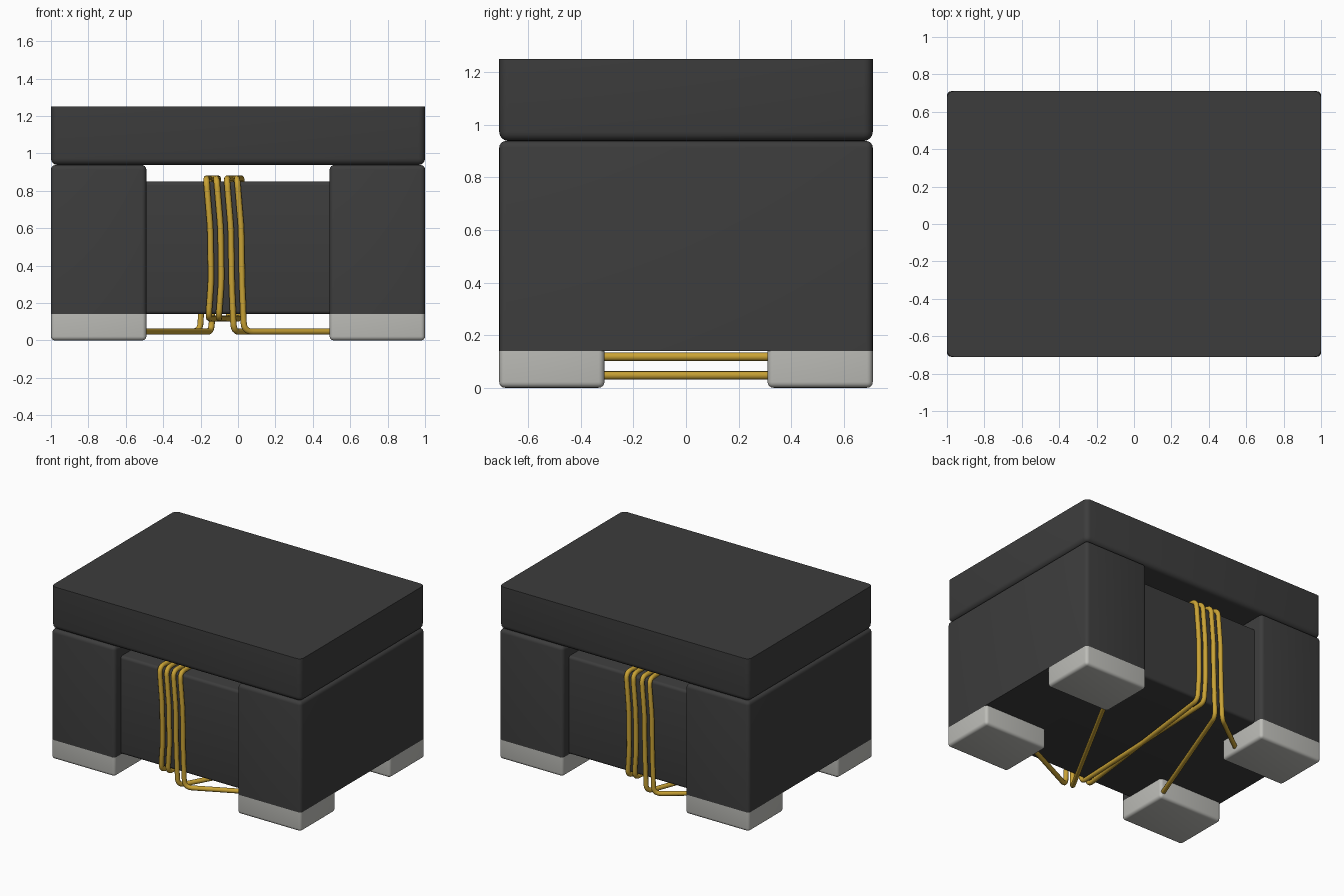
import bpy, bmesh
from mathutils import Vector

old = bpy.data.objects.get("Cube")
if old:
    bpy.data.objects.remove(old, do_unlink=True)


def material(name, rgb, rough):
    m = bpy.data.materials.new(name)
    m.use_nodes = True
    m.diffuse_color = (*rgb, 1)
    bsdf = m.node_tree.nodes["Principled BSDF"]
    bsdf.inputs["Base Color"].default_value = (*rgb, 1)
    bsdf.inputs["Roughness"].default_value = rough
    return m


FERRITE = material("dark grey ferrite", (0.046, 0.046, 0.046), 0.7)
SILVER = material("silver tin", (0.51, 0.51, 0.48), 0.5)
GOLD = material("golden wire", (0.58, 0.36, 0.035), 0.5)


def smooth(ob):
    bpy.ops.object.select_all(action='DESELECT')
    ob.select_set(True)
    bpy.context.view_layer.objects.active = ob
    bpy.ops.object.shade_smooth_by_angle(angle=0.6)


def block(name, lo, hi, mat, radius, rounded):
    """Box whose edges chosen by rounded(direction, midpoint) are rounded."""
    lo, hi = Vector(lo), Vector(hi)
    mid, size = (lo + hi) / 2, hi - lo
    bm = bmesh.new()
    bmesh.ops.create_cube(bm, size=1)
    for v in bm.verts:
        v.co = Vector([v.co[i] * size[i] for i in range(3)])
    edges = []
    for e in bm.edges:
        d = (e.verts[1].co - e.verts[0].co).normalized()
        if rounded(d, (e.verts[0].co + e.verts[1].co) / 2):
            edges.append(e)
    bmesh.ops.bevel(bm, geom=edges, offset=radius, segments=4, profile=0.5,
                    affect='EDGES', clamp_overlap=True)
    me = bpy.data.meshes.new(name)
    bm.to_mesh(me)
    bm.free()
    me.materials.append(mat)
    ob = bpy.data.objects.new(name, me)
    ob.location = mid
    bpy.context.collection.objects.link(ob)
    smooth(ob)


def upright_and_top(d, m):
    return abs(d.z) > 0.9 or m.z > 0.01


def upright_and_bottom(d, m):
    return abs(d.z) > 0.9 or m.z < -0.01


def lengthwise(d, m):
    return abs(d.x) > 0.9


# Lid and winding core
block("lid", (-1, -0.71, 0.938), (1, 0.71, 1.25), FERRITE, 0.035, upright_and_bottom)
block("winding_core", (-0.52, -0.64, 0.14), (0.52, 0.64, 0.85), FERRITE, 0.02, lengthwise)

# End blocks with two solder pads each
for side, s in (("left", 1), ("right", -1)):
    x0, x1 = sorted((0.49 * s, s))
    block(side + "_end_block", (x0, -0.71, 0.14), (x1, 0.71, 0.938),
          FERRITE, 0.025, upright_and_top)
    for end, t in (("back", 1), ("front", -1)):
        y0, y1 = sorted((0.31 * t, 0.71 * t))
        block(f"{side}_{end}_pad", (x0, y0, 0), (x1, y1, 0.14),
              SILVER, 0.022, upright_and_bottom)


# Wires: corner points joined by rounded bends
WIRE_R, Y, Z_TOP, Z_LOW, Z_PAD = 0.0165, 0.657, 0.866, 0.118, 0.047


def fillet(points, radius=0.05, steps=5):
    pts = [Vector(p) for p in points]
    out = [pts[0]]
    for a, b, c in zip(pts, pts[1:], pts[2:]):
        p = b + (a - b).normalized() * min(radius, (a - b).length * 0.45)
        q = b + (c - b).normalized() * min(radius, (c - b).length * 0.45)
        for i in range(steps + 1):
            t = i / steps
            out.append(p * (1 - t) ** 2 + b * (2 * t * (1 - t)) + q * t * t)
    return out + [pts[-1]]


def strand(top, side, z_bottom, flare=0.0):
    """Slightly bowed strand on the front (-1) or back (1), top to bottom."""
    shift = -side
    return [(top, side * Y, Z_TOP),
            (top + shift * 0.022, side * Y, 0.6),
            (top + shift * 0.026, side * Y, 0.32),
            (top + shift * (0.012 + flare), side * Y, z_bottom)]


def wire(name, start, f_first, b_first, f_last, b_last, end):
    path = [start]
    path += reversed(strand(f_first, -1, Z_PAD, 0.025))
    path += strand(b_first, 1, Z_LOW)
    path += reversed(strand(f_last, -1, Z_LOW))
    path += strand(b_last, 1, Z_PAD, 0.025)
    path.append(end)
    cu = bpy.data.curves.new(name, 'CURVE')
    cu.dimensions = '3D'
    cu.bevel_depth = WIRE_R
    cu.bevel_resolution = 3
    cu.use_fill_caps = True
    pts = fillet(path)
    sp = cu.splines.new('POLY')
    sp.points.add(len(pts) - 1)
    for p, co in zip(sp.points, pts):
        p.co = (*co, 1)
    sp.use_smooth = True
    cu.materials.append(GOLD)
    bpy.context.collection.objects.link(bpy.data.objects.new(name, cu))


wire("first_wire", (0.52, -0.42, Z_PAD), -0.005, -0.035, -0.115, -0.165,
     (-0.52, 0.42, Z_PAD))
wire("second_wire", (0.52, 0.33, Z_PAD), -0.06, 0.02, -0.17, -0.105,
     (-0.52, -0.33, Z_PAD))
